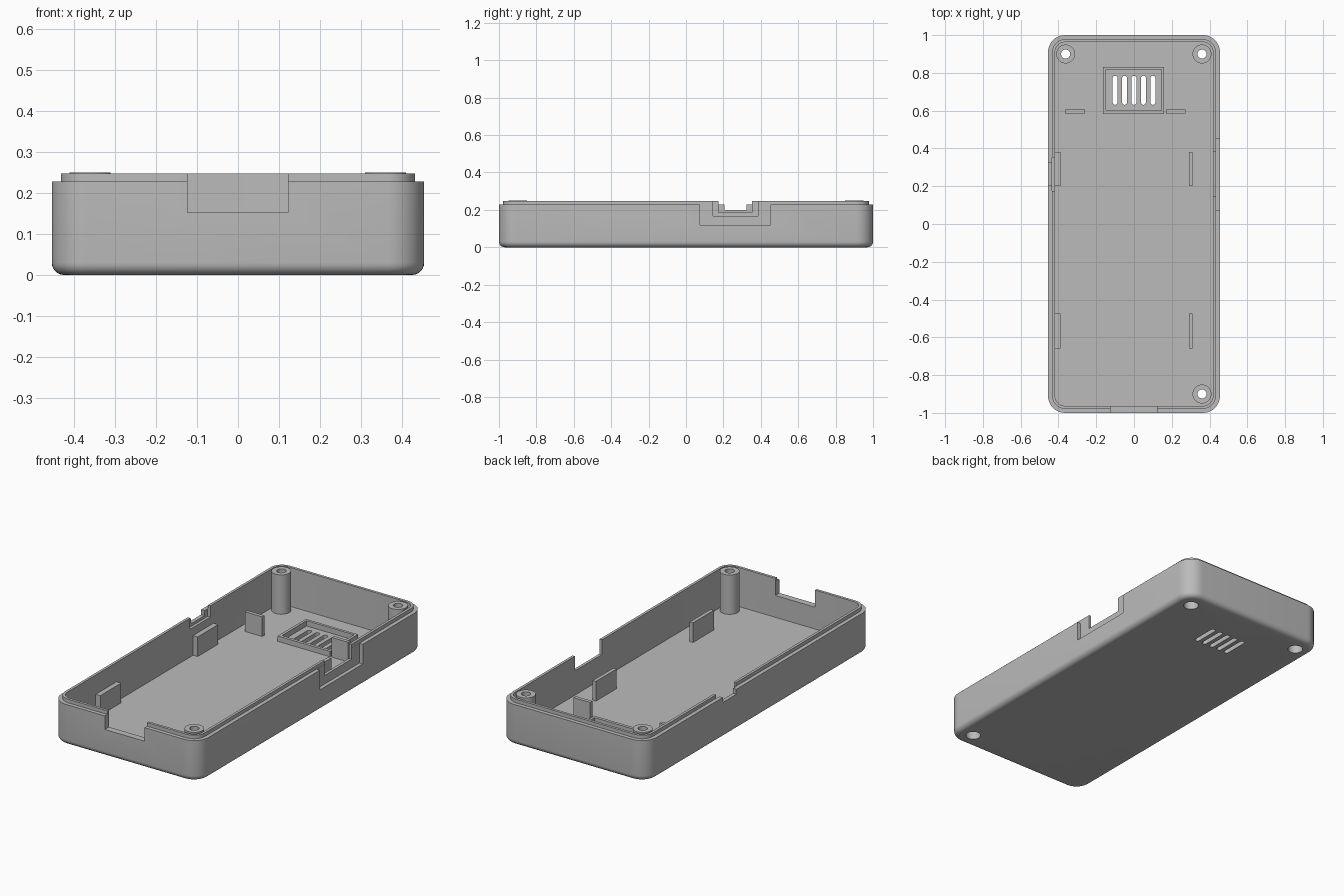
import bpy, bmesh
from math import sin, cos, pi

if "Cube" in bpy.data.objects:
    bpy.data.objects.remove(bpy.data.objects["Cube"])

grey = bpy.data.materials.new("matte grey plastic")
grey.use_nodes = True
grey.diffuse_color = (0.5, 0.5, 0.5, 1)
grey.node_tree.nodes["Principled BSDF"].inputs["Base Color"].default_value = (0.5, 0.5, 0.5, 1)


def finish(name, bm):
    bmesh.ops.recalc_face_normals(bm, faces=bm.faces)
    mesh = bpy.data.meshes.new(name)
    bm.to_mesh(mesh)
    bm.free()
    mesh.materials.append(grey)
    obj = bpy.data.objects.new(name, mesh)
    bpy.context.collection.objects.link(obj)
    return obj


def loft(name, layers, x=0, y=0, seg=10):
    """Closed stack of rounded rectangles, each (half x, half y, radius, z)."""
    bm = bmesh.new()
    rings = []
    for hx, hy, r, z in layers:
        ring = []
        for q, (sx, sy) in enumerate([(1, 1), (-1, 1), (-1, -1), (1, -1)]):
            for i in range(seg + 1):
                a = (q + i / seg) * pi / 2
                ring.append(bm.verts.new((x + sx * (hx - r) + r * cos(a),
                                          y + sy * (hy - r) + r * sin(a), z)))
        rings.append(ring)
    n = len(rings[0])
    for a, b in zip(rings, rings[1:]):
        for i in range(n):
            j = (i + 1) % n
            bm.faces.new((a[i], a[j], b[j], b[i]))
    bm.faces.new(rings[0])
    bm.faces.new(rings[-1])
    return finish(name, bm)


def box(name, x0, x1, y0, y1, z0, z1):
    bm = bmesh.new()
    bmesh.ops.create_cube(bm, size=1)
    for v in bm.verts:
        v.co = ((x0 + x1) / 2 + v.co.x * (x1 - x0), (y0 + y1) / 2 + v.co.y * (y1 - y0),
                (z0 + z1) / 2 + v.co.z * (z1 - z0))
    return finish(name, bm)


def cylinder(name, x, y, r, z0, z1):
    bm = bmesh.new()
    bmesh.ops.create_cone(bm, cap_ends=True, segments=40, radius1=r, radius2=r, depth=z1 - z0)
    bmesh.ops.translate(bm, verts=bm.verts, vec=(x, y, (z0 + z1) / 2))
    return finish(name, bm)


def activate(obj):
    bpy.ops.object.select_all(action='DESELECT')
    obj.select_set(True)
    bpy.context.view_layer.objects.active = obj


def cut(obj, cutter):
    activate(obj)
    mod = obj.modifiers.new("cut", 'BOOLEAN')
    mod.operation, mod.solver, mod.object = 'DIFFERENCE', 'EXACT', cutter
    bpy.ops.object.modifier_apply(modifier=mod.name)
    bpy.data.objects.remove(cutter)


def smooth(obj):
    activate(obj)
    bpy.ops.object.shade_smooth_by_angle(angle=pi / 6)


HX, HY, R = 0.455, 1.0, 0.09
RIM, TOP, FLOOR, FILLET = 0.228, 0.248, 0.03, 0.03


def inset(d, z):
    return (HX - d, HY - d, R - d, z)


# Tray: rounded bottom edge, stepped rim, hollow inside
layers = [inset(FILLET * (1 - sin(i * pi / 12)), FILLET * (1 - cos(i * pi / 12))) for i in range(7)]
layers += [inset(0, RIM), inset(0.022, RIM), inset(0.022, TOP), inset(0.037, TOP), inset(0.037, FLOOR)]
tray = loft("case_tray", layers)

# Openings in the walls: front, left with its outer recess, right with its inner recess
cut(tray, box("front_opening", -0.124, 0.122, -1.1, -0.9, 0.152, 0.4))
cut(tray, box("left_outer_recess", 0.434, 0.6, 0.075, 0.453, 0.118, 0.4))
cut(tray, box("left_opening", 0.38, 0.6, 0.145, 0.385, 0.166, 0.4))
cut(tray, box("right_inner_recess", -0.434, -0.38, 0.175, 0.352, 0.185, 0.4))
cut(tray, box("right_opening", -0.6, -0.38, 0.206, 0.324, 0.2, 0.4))

# Vent slots
for i in range(-2, 3):
    cut(tray, loft("vent_slot", [(0.013, 0.077, 0.0128, -0.1), (0.013, 0.077, 0.0128, 0.1)],
                   x=i * 0.05, y=0.708, seg=6))

# Screw posts with countersunk through holes
for label, x, y in [("back_right", -0.362, 0.9), ("back_left", 0.36, 0.9), ("front_left", 0.36, -0.9)]:
    post = cylinder(label + "_post", x, y, 0.05, 0.01, 0.25)
    for part in (tray, post):
        cut(part, cylinder("head_hole", x, y, 0.039, -0.1, 0.1))
    cut(post, cylinder("screw_hole", x, y, 0.024, -0.1, 0.4))
    smooth(post)
smooth(tray)

# Raised frame around the vent
frame = box("vent_frame", -0.163, 0.16, 0.583, 0.832, 0.02, 0.06)
cut(frame, box("frame_opening", -0.148, 0.145, 0.6, 0.817, -0.1, 0.2))

# Board locating ribs
RIB = 0.14
for label, y0, y1 in [("back", 0.2, 0.382), ("front", -0.66, -0.475)]:
    box(label + "_right_rib", -0.425, -0.39, y0, y1, 0.02, RIB)
    box(label + "_left_rib", 0.29, 0.31, y0, y1, 0.02, RIB)
box("cross_rib_right", -0.365, -0.26, 0.585, 0.605, 0.02, RIB)
box("cross_rib_left", 0.17, 0.272, 0.585, 0.605, 0.02, RIB)
